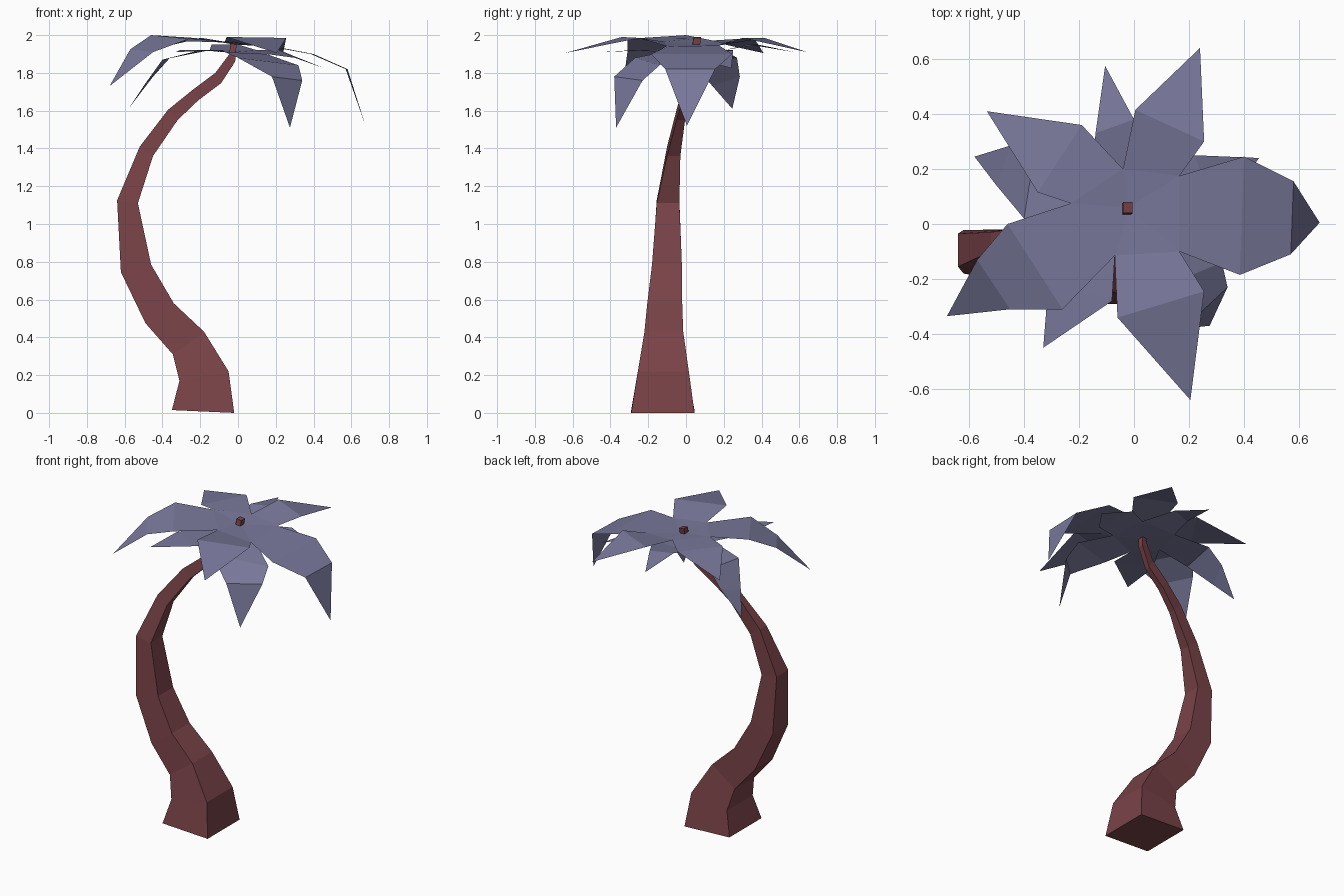
import bpy, bmesh


def material(name, rgb):
    m = bpy.data.materials.new(name)
    m.diffuse_color = (*rgb, 1)
    return m


def make_object(name, bm, mat):
    mesh = bpy.data.meshes.new(name)
    bm.to_mesh(mesh)
    bm.free()
    mesh.materials.append(mat)
    obj = bpy.data.objects.new(name, mesh)
    bpy.context.collection.objects.link(obj)
    return obj


bark = material("bark", (0.19, 0.055, 0.064))
leaf = material("leaf", (0.19, 0.19, 0.33))

# Trunk rings: left x, left z, right x, right z, front y, back y
rings = [
    (-.35, .015, -.02, 0, -.29, .045),
    (-.31, .17, -.05, .22, -.255, .015),
    (-.345, .31, -.18, .43, -.22, -.015),
    (-.49, .475, -.34, .58, -.205, -.02),
    (-.62, .745, -.46, .785, -.18, -.022),
    (-.64, 1.125, -.53, 1.11, -.155, -.035),
    (-.52, 1.41, -.45, 1.36, -.10, -.03),
    (-.37, 1.605, -.32, 1.55, -.05, -.005),
    (-.24, 1.71, -.21, 1.655, -.02, .02),
    (-.12, 1.80, -.09, 1.745, 0, .035),
    (-.045, 1.90, -.015, 1.86, .025, .06),
    (-.04, 1.99, -.005, 1.985, .04, .08),
]
bm = bmesh.new()
loops = []
for lx, lz, rx, rz, y0, y1 in rings:
    corners = [(lx, y0, lz), (rx, y0, rz), (rx, y1, rz), (lx, y1, lz)]
    loops.append([bm.verts.new(c) for c in corners])
for a, b in zip(loops, loops[1:]):
    for i in range(4):
        j = (i + 1) % 4
        bm.faces.new((a[i], a[j], b[j], b[i]))
bm.faces.new(loops[0][::-1])
bm.faces.new(loops[-1])
make_object("trunk", bm, bark)


def crown(name, centre, valleys, leaves):
    """Star of leaves: each grows from two valley points through rows to a tip."""
    bm = bmesh.new()
    c = bm.verts.new(centre)
    vs = [bm.verts.new(v) for v in valleys]
    for i, (rows, tip) in enumerate(leaves):
        a, b = vs[i], vs[(i + 1) % len(vs)]
        bm.faces.new((c, a, b))
        for start, end in rows:
            s, e = bm.verts.new(start), bm.verts.new(end)
            bm.faces.new((a, s, e, b))
            a, b = s, e
        bm.faces.new((a, bm.verts.new(tip), b))
    return make_object(name, bm, leaf)


# Upper leaves, counter-clockwise from the right-hand one
crown("upper_leaves", (-.02, .06, 1.95),
      [(.165, -.10, 1.94), (.165, .175, 1.945), (-.04, .20, 1.96),
       (-.23, .075, 1.985), (-.07, -.115, 1.965)],
      [([((.385, -.185, 1.90), (.40, .245, 1.90)),
         ((.57, -.11, 1.82), (.58, .155, 1.82))], (.675, .005, 1.52)),
       ([((.255, .30, 1.985), (.005, .415, 1.985))], (.24, .64, 1.91)),
       ([((-.19, .36, 1.985), (-.35, .115, 1.97))], (-.535, .41, 1.905)),
       ([((-.46, 0, 2.0), (-.26, -.31, 1.98)),
         ((-.57, -.13, 1.925), (-.45, -.31, 1.91))], (-.68, -.335, 1.73)),
       ([((-.06, -.34, 1.99), (.255, -.245, 1.985))], (.205, -.64, 1.905))])

# Lower leaves, showing through the gaps
crown("lower_leaves", (-.02, .03, 1.91),
      [(.15, -.02, 1.90), (.10, .20, 1.92), (-.15, .20, 1.92),
       (-.20, 0, 1.92), (-.07, -.12, 1.91)],
      [([((.30, .03, 1.88), (.22, .25, 1.92))], (.455, .24, 1.825)),
       ([((0, .38, 1.95), (-.14, .33, 1.95))], (-.105, .575, 1.91)),
       ([((-.36, .27, 1.88), (-.40, .02, 1.87)),
         ((-.45, .285, 1.78), (-.50, .14, 1.73))], (-.58, .245, 1.61)),
       ([((-.31, -.20, 1.92), (-.08, -.28, 1.92))], (-.33, -.45, 1.91)),
       ([((0, -.27, 1.88), (.32, -.14, 1.84)),
         ((.18, -.38, 1.78), (.34, -.23, 1.76))], (.275, -.37, 1.51))])
